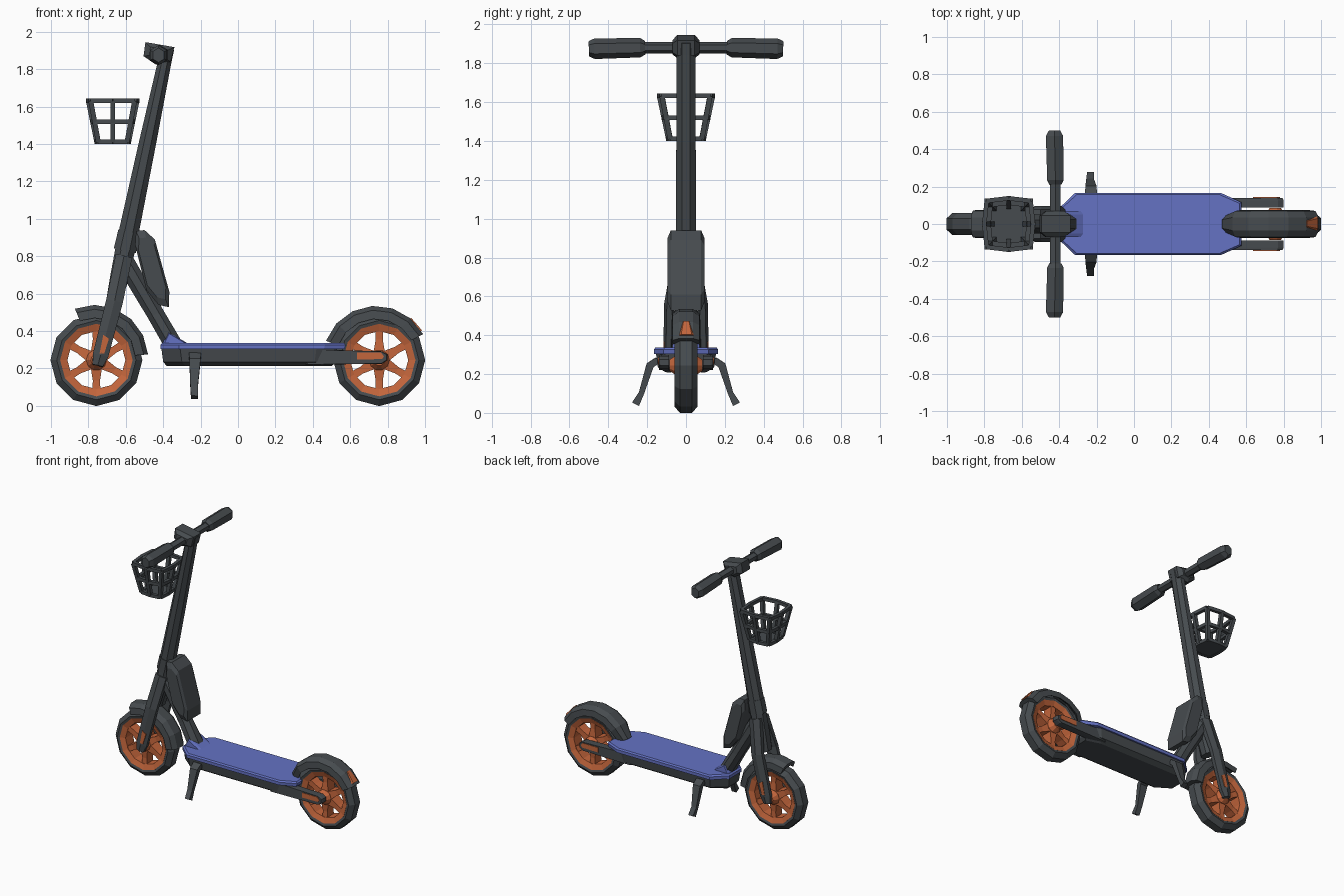
import bpy, bmesh, math
from mathutils import Vector as V

if "Cube" in bpy.data.objects:
    bpy.data.objects.remove(bpy.data.objects["Cube"])


def material(name, rgb):
    m = bpy.data.materials.new(name)
    m.diffuse_color = (*rgb, 1)
    m.use_nodes = True
    m.node_tree.nodes["Principled BSDF"].inputs["Base Color"].default_value = m.diffuse_color
    return m


GREY = material("charcoal grey", (0.062, 0.071, 0.078))
BLUE = material("deck blue", (0.128, 0.168, 0.55))
ORANGE = material("burnt orange", (0.55, 0.132, 0.045))


def build(name, parts, mat):
    """Skin each (rings, closed) part and put them in one flat-shaded object."""
    bm = bmesh.new()
    for rings, closed in parts:
        vs = [[bm.verts.new(p) for p in r] for r in rings]
        n = len(vs[0])
        for i in range(len(vs) if closed else len(vs) - 1):
            a, b = vs[i], vs[(i + 1) % len(vs)]
            for j in range(n):
                k = (j + 1) % n
                bm.faces.new((a[j], a[k], b[k], b[j]))
        if not closed:
            bm.faces.new(vs[0])
            bm.faces.new(vs[-1])
    bmesh.ops.recalc_face_normals(bm, faces=bm.faces)
    me = bpy.data.meshes.new(name)
    bm.to_mesh(me)
    bm.free()
    me.materials.append(mat)
    ob = bpy.data.objects.new(name, me)
    bpy.context.collection.objects.link(ob)
    return ob


def tube(path, sides=8):
    """Rings along a path of (point, half width, half depth)."""
    pts = [V(p[0]) for p in path]
    d = (pts[-1] - pts[0]).normalized()
    up = V((0, 1, 0)) if abs(d.y) < 0.9 else V((0, 0, 1))
    u = d.cross(up).normalized()
    v = u.cross(d)
    k = 1 / math.cos(math.pi / sides)
    ang = [(j + 0.5) * math.tau / sides for j in range(sides)]
    return [[p + k * (u * a * math.cos(t) + v * b * math.sin(t)) for t in ang]
            for p, (_, a, b) in zip(pts, path)], False


def lathe(cx, cz, section, n, a0=0, a1=360, tail=1):
    """Sweep a (y, radius) section around an axis along y; tail narrows the last ring."""
    full = a1 - a0 == 360
    rings = []
    for i in range(n if full else n + 1):
        t = math.radians(a0 + (a1 - a0) * i / n)
        w = tail if i == n else 1
        rings.append([(cx + r * math.cos(t), y * w, cz + r * math.sin(t)) for y, r in section])
    return rings, full


def prism(profile, levels):
    """Stack a side (x, z) profile at (y, scale) levels."""
    cx = sum(p[0] for p in profile) / len(profile)
    cz = sum(p[1] for p in profile) / len(profile)
    return [[(cx + (x - cx) * s, y, cz + (z - cz) * s) for x, z in profile]
            for y, s in levels], False


# Wheels: tyre, rim, hub and six spokes
for end, cx in (("front", -0.757), ("rear", 0.755)):
    cz = 0.245
    build(end + "_tyre", [lathe(cx, cz, [(-.052, .185), (-.06, .212), (-.03, .246), (.03, .246),
                                         (.06, .212), (.052, .185)], 12)], GREY)
    build(end + "_rim", [lathe(cx, cz, [(-.056, .194), (-.042, .155), (.042, .155), (.056, .194)], 12)], ORANGE)
    build(end + "_hub", [lathe(cx, cz, [(-.085, .001), (-.085, .03), (-.05, .055),
                                        (.05, .055), (.085, .03), (.085, .001)], 10)], ORANGE)
    spokes = []
    for i in range(6):
        t = math.radians(30 + 60 * i)
        d = V((math.cos(t), 0, math.sin(t)))
        c = V((cx, 0, cz))
        spokes.append(tube([(c + d * .03, .032, .045), (c + d * .11, .019, .036),
                            (c + d * .165, .022, .038)], 4))
    build(end + "_spokes", spokes, ORANGE)

# Mudguards
guard = [(-.075, .215), (-.07, .262), (-.035, .285), (.035, .285), (.07, .262), (.075, .215),
         (.062, .222), (.03, .25), (-.03, .25), (-.062, .222)]
build("front_mudguard", [lathe(-.765, .255, guard, 5, 4, 112)], GREY)
build("rear_mudguard", [lathe(.738, .25, guard, 6, 28, 160, .65)], GREY)
build("rear_reflector", [lathe(.738, .25, [(-.035, .282), (-.025, .29), (.03, .29), (.04, .282)],
                               1, 32, 50, .5)], ORANGE)

# Steering stem with collar and fork crown
build("stem", [tube([((-.665, 0, .56), .04, .055), ((-.635, 0, .68), .05, .06), ((-.59, 0, .90), .054, .052),
                     ((-.485, 0, 1.40), .046, .05), ((-.39, 0, 1.85), .036, .05),
                     ((-.375, 0, 1.91), .034, .048)])], GREY)
build("stem_collar", [tube([((-.605, 0, .83), .06, .056), ((-.583, 0, .93), .058, .056)])], GREY)
legs, caps = [], []
for s in (-1, 1):
    legs.append(tube([((-.61, s * .035, .80), .045, .03), ((-.66, s * .085, .56), .045, .024),
                      ((-.735, s * .092, .27), .042, .022), ((-.75, s * .092, .215), .028, .02)], 6))
    caps.append(prism([(-.74, .28), (-.715, .28), (-.69, .36), (-.72, .38)],
                      [(s * .108, 1), (s * .117, 1)]))
build("fork_legs", legs, GREY)
build("fork_caps", caps, ORANGE)

# Handlebar, head clamp and grips
build("handlebar", [tube([((-.42, -.3, 1.88), .028, .025), ((-.42, .3, 1.88), .028, .025)], 6)], GREY)
build("head_clamp", [prism([(-.495, 1.945), (-.34, 1.918), (-.36, 1.84), (-.44, 1.825), (-.505, 1.87)],
                           [(-.07, .6), (-.045, 1), (.045, 1), (.07, .6)])], GREY)
build("grips", [tube([((-.42, s * .21, 1.88), .032, .03), ((-.42, s * .235, 1.88), .044, .043),
                      ((-.425, s * .47, 1.875), .046, .046), ((-.425, s * .5, 1.875), .03, .034)], 6)
                for s in (-1, 1)], GREY)

# Battery pack behind the stem
build("battery_pack", [prism([(-.545, .935), (-.50, .94), (-.445, .89), (-.367, .61), (-.37, .528),
                              (-.425, .54), (-.49, .62), (-.55, .86)],
                             [(-.095, .8), (-.078, 1), (.078, 1), (.095, .8)])], GREY)

# Down tube joining stem and deck
build("down_tube", [tube([((-.61, 0, .78), .05, .05), ((-.44, 0, .49), .046, .05),
                          ((-.33, 0, .30), .048, .065)])], GREY)
build("deck_foot", [prism([(-.41, .32), (-.372, .395), (-.27, .335)],
                          [(-.07, .8), (-.05, 1), (.05, 1), (.07, .8)])], BLUE)


# Deck: dark body with blue footboard
def outline(z, w, x0, x1):
    half = [(x0, .07 / .165 * w), (x0 + .1, w), (x1 - .11, w), (x1, .115 / .165 * w)]
    return [(x, y, z) for x, y in half] + [(x, -y, z) for x, y in reversed(half)]


build("deck_body", [([outline(.212, .11, -.38, .50), outline(.235, .145, -.40, .52),
                      outline(.31, .155, -.41, .53)], False)], GREY)
build("footboard", [([outline(.303, .166, -.415, .57), outline(.326, .166, -.415, .575),
                      outline(.336, .158, -.405, .565)], False)], BLUE)

# Rear axle arms with orange inserts, and kickstands, mirrored in y
arms, inserts, stands = [], [], []
for s in (-1, 1):
    arms.append(prism([(.36, .22), (.77, .225), (.80, .245), (.80, .275), (.77, .292), (.36, .303)],
                      [(s * .088, 1), (s * .125, 1), (s * .14, .96)]))
    inserts.append(prism([(.635, .248), (.77, .25), (.78, .265), (.765, .285), (.635, .285)],
                         [(s * .136, 1), (s * .144, 1)]))
    stands.append(tube([((-.23, s * .14, .275), .032, .02), ((-.23, s * .185, .245), .03, .02),
                        ((-.235, s * .23, .10), .02, .014), ((-.232, s * .26, .045), .019, .02)], 4))
build("rear_arms", arms, GREY)
build("arm_inserts", inserts, ORANGE)
build("kickstands", stands, GREY)

# Wire basket: three hoops, eight posts and a floor
dirs = [(1, 0), (.9, .9), (0, 1), (-.9, .9), (-1, 0), (-.9, -.9), (0, -1), (.9, -.9)]


def hoop(z):
    f = (z - 1.40) / 0.235
    return [V((-.67 + dx * (.083 + .048 * f), dy * (.088 + .05 * f), z)) for dx, dy in dirs]


hoops = [hoop(1.632), hoop(1.52), hoop(1.412)]
wires = []
for h in hoops:
    wires += [tube([(h[i], .012, .012), (h[(i + 1) % 8], .012, .012)], 4) for i in range(8)]
wires += [tube([(a, .013, .013), (b, .013, .013)], 4) for a, b in zip(hoops[0], hoops[2])]
build("basket_wires", wires, GREY)
build("basket_floor", [([hoop(1.402), hoop(1.416)], False)], GREY)
